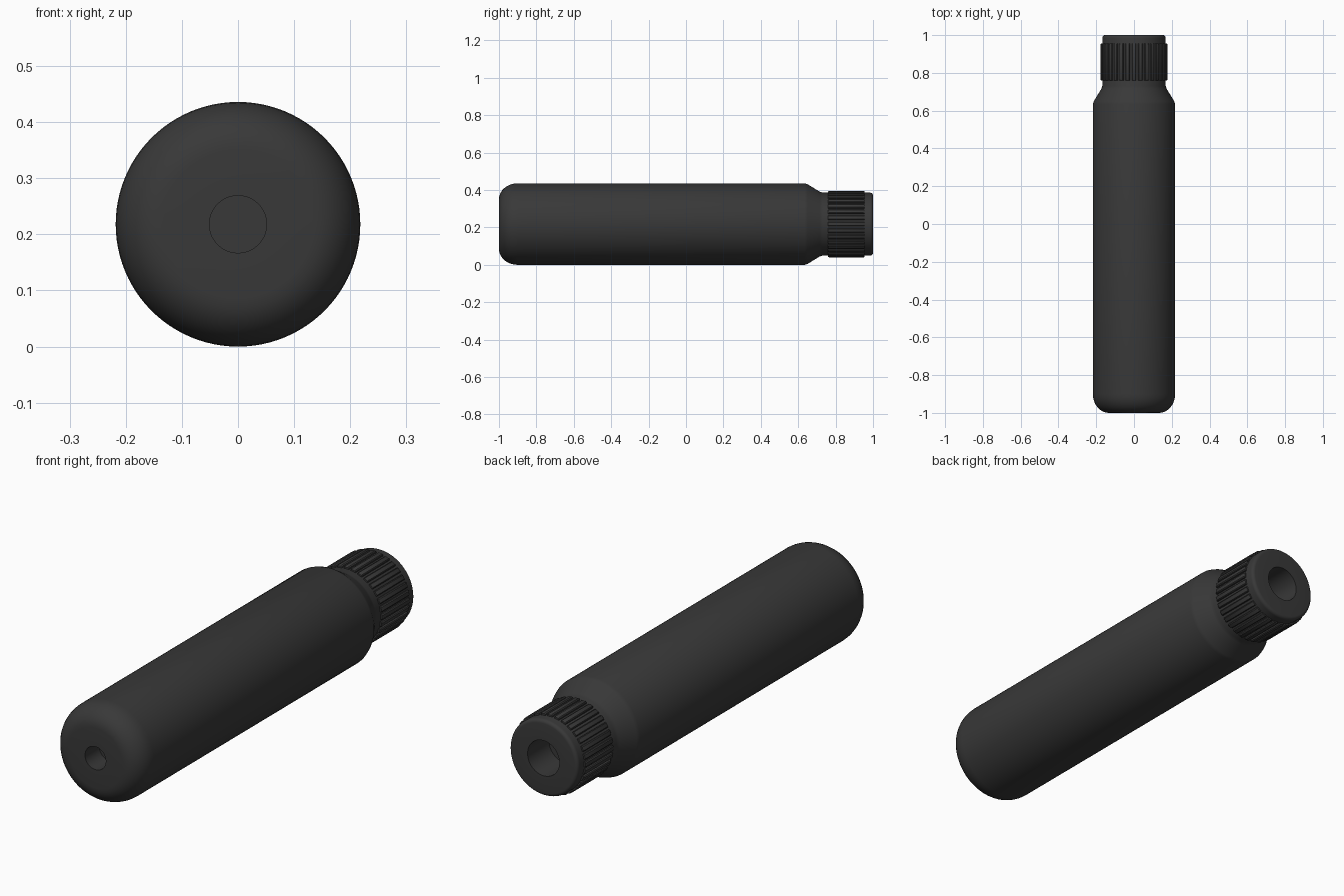
import bpy, bmesh, math

if "Cube" in bpy.data.objects:
    bpy.data.objects.remove(bpy.data.objects["Cube"])

R = 0.218  # body radius, also height of the axis

black = bpy.data.materials.new("matte_black")
black.diffuse_color = (0.04, 0.04, 0.04, 1)
black.use_nodes = True
black.node_tree.nodes["Principled BSDF"].inputs["Base Color"].default_value = black.diffuse_color


def finish(name, bm):
    bmesh.ops.remove_doubles(bm, verts=bm.verts, dist=1e-5)
    bmesh.ops.recalc_face_normals(bm, faces=bm.faces)
    me = bpy.data.meshes.new(name)
    bm.to_mesh(me)
    bm.free()
    ob = bpy.data.objects.new(name, me)
    bpy.context.collection.objects.link(ob)
    me.materials.append(black)
    bpy.ops.object.select_all(action='DESELECT')
    ob.select_set(True)
    bpy.context.view_layer.objects.active = ob
    bpy.ops.object.shade_smooth_by_angle(angle=math.radians(35))
    return ob


def arc(cy, cr, ry, rr, a0, a1, n=8):
    """Points (y, radius) along an elliptical corner."""
    pts = []
    for i in range(n + 1):
        a = math.radians(a0 + (a1 - a0) * i / n)
        pts.append((cy + ry * math.cos(a), cr + rr * math.sin(a)))
    return pts


def lathe(name, profile, steps=96):
    """Spin a (y, radius) profile around the long axis."""
    bm = bmesh.new()
    vs = [bm.verts.new((r, y, R)) for y, r in profile]
    es = [bm.edges.new(p) for p in zip(vs, vs[1:])]
    bmesh.ops.spin(bm, geom=vs + es, cent=(0, 0, R), axis=(0, 1, 0),
                   angle=math.tau, steps=steps)
    return finish(name, bm)


# Main body with blind hole in the front, rounded base, tapered shoulder and
# a neck ending in a bored, rounded rim
profile = [(-0.90, 0), (-0.90, 0.051), (-1.0, 0.051)]
profile += arc(-0.90, 0.133, 0.10, 0.085, 180, 90)
profile += [(0.635, R), (0.65, 0.213), (0.715, 0.173), (0.73, 0.168)]
profile += arc(0.985, 0.153, 0.015, 0.015, 90, 0, 5)
profile += [(1.0, 0.078), (0.85, 0.078), (0.85, 0)]
lathe("body", profile)

# Grip ribs around the neck, each a rounded bar
RIBS = 32
bm = bmesh.new()
for i in range(RIBS):
    a = math.tau * i / RIBS
    section = [(-0.0115, 0.164), (-0.0115, 0.174), (-0.008, 0.178),
               (0.008, 0.178), (0.0115, 0.174), (0.0115, 0.164)]
    rings = []
    for y, drop in ((0.76, 0.003), (0.765, 0), (0.95, 0), (0.955, 0.003)):
        rings.append([bm.verts.new((
            t * math.cos(a) + (r - drop) * math.sin(a), y,
            R - t * math.sin(a) + (r - drop) * math.cos(a)))
            for t, r in section])
    n = len(section)
    for p, q in zip(rings, rings[1:]):
        for k in range(n):
            bm.faces.new((p[k], p[(k + 1) % n], q[(k + 1) % n], q[k]))
    bm.faces.new(rings[0])
    bm.faces.new(rings[-1])
finish("grip_ribs", bm)
